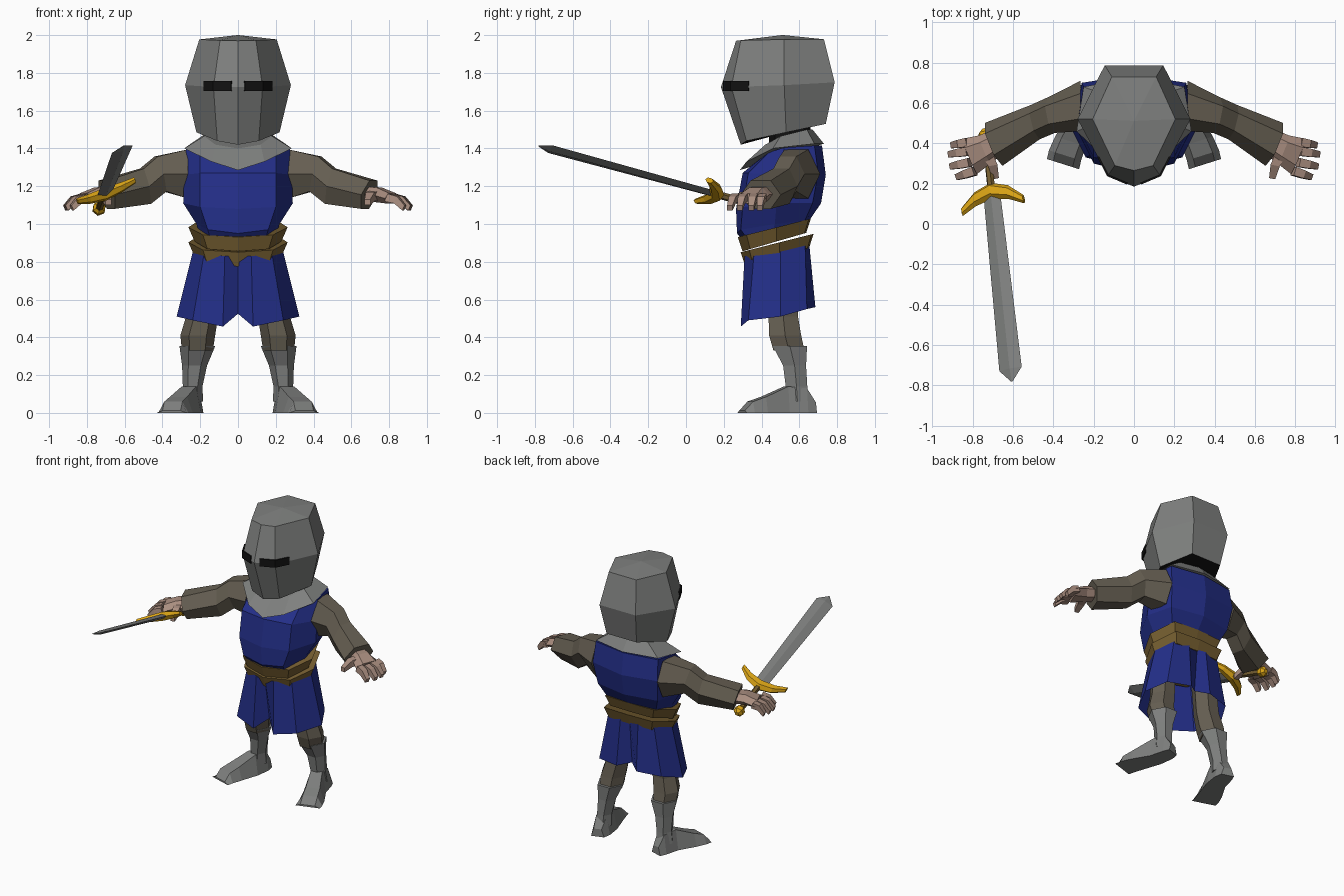
import bpy, bmesh, math
from mathutils import Vector as V


def material(name, r, g, b):
    m = bpy.data.materials.new(name)
    m.diffuse_color = (r, g, b, 1)
    return m


STEEL = material("steel grey", .21, .215, .21)
BLUE = material("tunic blue", .017, .028, .25)
CLOTH = material("brown grey cloth", .13, .112, .083)
LEATHER = material("belt brown", .18, .112, .03)
GOLD = material("gold", .72, .38, .008)
SKIN = material("skin", .40, .27, .215)
BLACK = material("black", .006, .006, .006)


def loft(name, rings, mat, caps=(True, True), mirror=False, peak=0):
    """Skin a list of equal-length point rings."""
    bm = bmesh.new()
    vs = [[bm.verts.new(p) for p in r] for r in rings]
    n = len(rings[0])
    for a, b in zip(vs, vs[1:]):
        for i in range(n):
            j = (i + 1) % n
            bm.faces.new((a[i], a[j], b[j], b[i]))
    if caps[0]:
        bm.faces.new(vs[0][::-1])
    if caps[1]:
        top = bm.faces.new(vs[-1])
    bmesh.ops.recalc_face_normals(bm, faces=bm.faces)
    if peak:
        bmesh.ops.poke(bm, faces=[top], offset=peak)
    me = bpy.data.meshes.new(name)
    bm.to_mesh(me)
    bm.free()
    me.materials.append(mat)
    ob = bpy.data.objects.new(name, me)
    bpy.context.collection.objects.link(ob)
    if mirror:
        ob.modifiers.new("mirror", 'MIRROR').use_mirror_merge = False
    return ob


def sym(*half):
    """Complete a half outline (front to back) across x = 0."""
    return list(half) + [(-x, y, z) for x, y, z in reversed(half) if x > 0]


def ring(c, u, v, ru, rv, n=6, turn=0):
    """Polygon round c in the plane of u and v."""
    c, u, v = V(c), V(u).normalized(), V(v).normalized()
    return [c + u * ru * math.cos(2 * math.pi * (i + turn) / n)
            + v * rv * math.sin(2 * math.pi * (i + turn) / n) for i in range(n)]


X, Y, Z = (1, 0, 0), (0, 1, 0), (0, 0, 1)

# Helmet with dark underside
helmet = loft("helmet", [
    sym((0, .29, 1.42), (.11, .32, 1.44), (.22, .53, 1.485), (.12, .74, 1.53)),
    sym((0, .185, 1.725), (.13, .24, 1.725), (.28, .52, 1.735), (.145, .787, 1.75)),
    sym((0, .265, 1.97), (.095, .29, 1.972), (.205, .52, 1.977), (.11, .73, 1.978)),
], STEEL, peak=.025)
helmet.data.materials.append(BLACK)
for f in helmet.data.polygons:
    if f.normal.z < -.6:
        f.material_index = 1

# Eye slits: thin plates bent round the visor
slit = []
for x, y, ox, oy in ((.035, .2, .39, -.92), (.13, .24, .65, -.8), (.178, .332, .88, -.47)):
    slit.append([(x + ox * o, y + oy * o, z) for o, z in
                 ((.004, 1.703), (.004, 1.757), (-.005, 1.757), (-.005, 1.703))])
loft("eye_slits", slit, BLACK, mirror=True)

# Neck and collar
loft("neck", [ring((0, .55, z), X, Y, .12, .11, 8) for z in (1.36, 1.54)], BLACK)
loft("collar", [
    sym((0, .285, 1.285), (.14, .32, 1.33), (.285, .46, 1.40), (.25, .68, 1.425), (0, .73, 1.425)),
    sym((0, .40, 1.40), (.12, .42, 1.42), (.18, .5, 1.465), (.14, .64, 1.5), (0, .67, 1.5)),
], STEEL)

# Tunic body
loft("tunic", [
    sym((0, .33, .88), (.14, .34, .90), (.20, .45, .93), (.17, .6, .97), (0, .62, .98)),
    sym((0, .27, .95), (.16, .29, .97), (.22, .47, 1.0), (.2, .63, 1.02), (0, .66, 1.03)),
    sym((0, .265, 1.08), (.2, .3, 1.09), (.29, .48, 1.11), (.24, .67, 1.11), (0, .715, 1.11)),
    sym((0, .30, 1.27), (.2, .33, 1.27), (.285, .5, 1.26), (.26, .7, 1.27), (0, .74, 1.26)),
    sym((0, .43, 1.38), (.2, .44, 1.38), (.275, .52, 1.405), (.25, .68, 1.415), (0, .72, 1.415)),
], BLUE)


# Two flared belt bands, lower in front
def belt_ring(z, grow, dy):
    return sym(*[(x * grow, .47 + dy + (y - .47) * grow, z + (y - .47) * .26) for x, y in
                 ((0, .28), (.18, .325), (.255, .48), (.19, .645), (0, .655))])


for name, z, dy in (("upper_belt", .905, 0), ("lower_belt", .825, .015)):
    loft(name, [belt_ring(z, .9, dy), belt_ring(z + .075, 1.03, dy)], LEATHER)

# Skirt with a pleat at front and back
loft("skirt", [
    sym((0, .31, .83), (.07, .31, .83), (.18, .36, .84), (.235, .5, .87),
        (.18, .63, .91), (.07, .65, .92), (0, .65, .92)),
    sym((0, .36, .525), (.08, .29, .457), (.24, .33, .49), (.325, .5, .51),
        (.25, .64, .55), (.08, .685, .56), (0, .62, .58)),
], BLUE, caps=(True, False))

# Legs
loft("legs", [ring(c, X, Y, a, b) for c, a, b in (
    ((.17, .51, .76), .08, .09), ((.19, .515, .51), .085, .09),
    ((.213, .525, .41), .092, .098), ((.215, .545, .33), .082, .095))], CLOTH, mirror=True)

# Boots: shin and foot
loft("boot_shins", [ring(c, X, Y, a, b) for c, a, b in (
    ((.215, .55, .355), .095, .105), ((.23, .575, .25), .066, .07),
    ((.24, .585, .14), .052, .066), ((.245, .59, .06), .06, .07))], STEEL, mirror=True)
foot = []
for x, y, w, h in ((.235, .68, .045, .055), (.24, .63, .06, .13), (.26, .53, .066, .14),
                   (.315, .41, .08, .085), (.342, .34, .084, .06), (.352, .297, .084, .012)):
    s = V((.95, .3, 0))
    p = V((x, y, 0))
    foot.append([p - s * w, p + s * w, p + s * w * .6 + V((0, 0, h)), p - s * w * .6 + V((0, 0, h))])
loft("boot_feet", foot, STEEL, mirror=True)

# Sleeves
loft("sleeves", [ring(c, u, v, a, b) for c, u, v, a, b in (
    ((.265, .585, 1.265), Y, Z, .125, .15),
    ((.41, .54, 1.265), (.2, 1, 0), (.25, 0, 1), .09, .11),
    ((.49, .505, 1.20), (.25, 1, 0), (.2, 0, 1), .088, .11),
    ((.695, .395, 1.155), (.4, 1, 0), (.3, 0, 1), .115, .09))], CLOTH, mirror=True)

# Hands: palm, four fingers, thumb
loft("palms", [ring(c, (.38, .92, 0), (.2, 0, 1), a, b) for c, a, b in (
    ((.67, .41, 1.16), .065, .045), ((.74, .37, 1.155), .075, .045),
    ((.815, .335, 1.135), .095, .032))], SKIN, mirror=True)
for i, (bx, by, tx, ty) in enumerate(((.825, .405, .905, .39), (.825, .36, .918, .345),
                                      (.815, .305, .91, .285), (.79, .262, .88, .232))):
    b, t = V((bx, by, 1.14)), V((tx, ty, 1.085))
    m = b.lerp(t, .55) + V((0, 0, .018))
    side = (by - ty, tx - bx, 0)
    loft(f"finger_{i + 1}", [ring(p, side, (.4, 0, 1), r, r, 4, .5) for p, r in
                             ((b, .031), (m, .028), (t, .021))], SKIN, mirror=True)
loft("thumbs", [ring(p, (1, -.2, 0), Z, r, r, 4, .5) for p, r in (
    ((.735, .36, 1.15), .04), ((.70, .29, 1.145), .033), ((.685, .225, 1.115), .022))],
    SKIN, mirror=True)

# Sword: axes along the blade, along the guard, and through the blade
base = V((-.705, .15, 1.16))
d = (V((-.605, -.787, 1.415)) - base).normalized()
w = V((.30, .06, .11))
w = (w - d * w.dot(d)).normalized()
n = d.cross(w)
loft("sword_blade", [ring(base + d * t, w, n, a, b, 4) for t, a, b in (
    (-.03, .044, .016), (.905, .06, .013), (.97, .004, .003))], STEEL)
loft("sword_guard", [ring(base + w * s + d * t, d, n, a, b, 6) for s, t, a, b in (
    (-.165, .06, .022, .016), (-.09, .01, .036, .026), (0, -.015, .042, .034),
    (.09, .01, .036, .026), (.165, .06, .022, .016))], GOLD)
loft("sword_grip", [ring(base + d * t, w, n, .02, .02) for t in (-.02, -.28)], LEATHER)
loft("sword_pommel", [ring(base + d * t, w, n, r, r) for t, r in (
    (-.265, .018), (-.285, .036), (-.315, .036), (-.335, .015))], GOLD)
